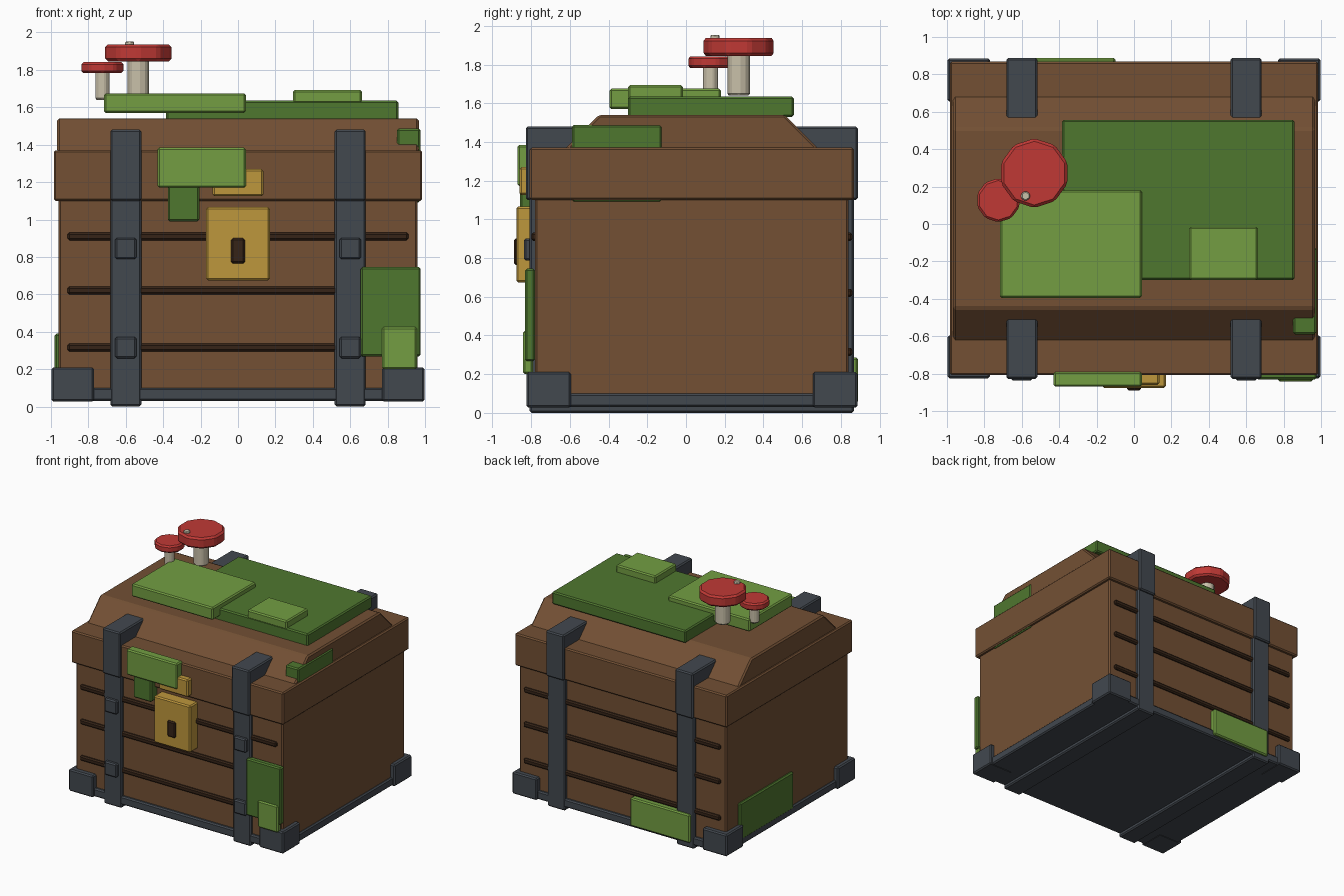
import bpy
import bmesh
from mathutils import Matrix

old = bpy.data.objects.get("Cube")
if old:
    bpy.data.objects.remove(old, do_unlink=True)


def material(name, r, g, b):
    # sRGB bytes to a linear flat colour
    lin = [((c / 255 + 0.055) / 1.055) ** 2.4 for c in (r, g, b)] + [1]
    m = bpy.data.materials.new(name)
    m.use_nodes = True
    m.diffuse_color = lin
    node = m.node_tree.nodes["Principled BSDF"]
    node.inputs["Base Color"].default_value = lin
    node.inputs["Roughness"].default_value = 0.8
    return m


wood = material("brown wood", 115, 80, 52)
dark_wood = material("dark wood", 54, 36, 23)
iron = material("dark iron", 66, 72, 79)
gold = material("gold", 190, 151, 60)
moss = material("dark moss", 79, 119, 47)
light_moss = material("light moss", 115, 158, 66)
red = material("mushroom red", 192, 57, 53)
cream = material("cream", 202, 193, 170)


def finish(name, bm, mat, bevel):
    if bevel:
        bmesh.ops.bevel(bm, geom=bm.edges[:], offset=bevel, segments=1,
                        affect='EDGES', profile=0.5)
    bmesh.ops.recalc_face_normals(bm, faces=bm.faces[:])
    me = bpy.data.meshes.new(name)
    bm.to_mesh(me)
    bm.free()
    me.materials.append(mat)
    ob = bpy.data.objects.new(name, me)
    bpy.context.collection.objects.link(ob)
    return ob


def box(name, mat, x, y, z, bevel=0.01):
    # x, y and z are (low, high) ranges
    bm = bmesh.new()
    bmesh.ops.create_cube(bm, size=1)
    for v in bm.verts:
        v.co = [r[0] if c < 0 else r[1] for c, r in zip(v.co, (x, y, z))]
    return finish(name, bm, mat, bevel)


def disc(name, mat, centre, radius, z, sides, bevel=0.01):
    bm = bmesh.new()
    place = Matrix.Translation((*centre, (z[0] + z[1]) / 2))
    bmesh.ops.create_cone(bm, cap_ends=True, segments=sides, radius1=radius,
                          radius2=radius, depth=z[1] - z[0], matrix=place)
    return finish(name, bm, mat, bevel)


MID = 0.03  # centre of the chest from front to back


def depth(half):
    return (MID - half, MID + half)


def span(centre, half):
    return (centre - half, centre + half)


# Chest body, base and lid rim
box("body", wood, (-0.96, 0.96), depth(0.81), (0.04, 1.12))
box("base", iron, (-0.975, 0.975), depth(0.835), (0.03, 0.1))
box("lid_rim", wood, (-0.985, 0.985), depth(0.838), (1.1, 1.37))

# Lid top with sloping front and back
bm = bmesh.new()
profile = [(-0.66, 1.36), (0.66, 1.36), (0.48, 1.54), (-0.48, 1.54)]
face = bm.faces.new([bm.verts.new((-0.967, MID + y, z)) for y, z in profile])
ext = bmesh.ops.extrude_face_region(bm, geom=[face])
for v in ext["geom"]:
    if isinstance(v, bmesh.types.BMVert):
        v.co.x = 0.967
finish("lid_top", bm, wood, 0.012)

# Iron straps, rivets and corner braces
for side, sx in (("right", -1), ("left", 1)):
    sxr = span(0.6 * sx, 0.083)
    box(f"{side}_bottom_strap", iron, sxr, depth(0.838), (0, 0.05))
    for end, sy in (("front", -1), ("back", 1)):
        ys = sorted((MID + sy * 0.78, MID + sy * 0.838))
        box(f"{side}_{end}_strap", iron, sxr, ys, (0.0, 1.15))
        ys = sorted((MID + sy * 0.53, MID + sy * 0.858))
        box(f"{side}_{end}_lid_strap", iron, sxr, ys, (1.1, 1.48))
        xs = sorted((sx * 0.77, sx * 0.997))
        ys = sorted((MID + sy * 0.625, MID + sy * 0.855))
        box(f"{side}_{end}_corner", iron, xs, ys, (0.027, 0.21))
    for z in (0.315, 0.845):
        box(f"{side}_rivet", iron, span(0.6 * sx, 0.057), (-0.838, -0.79),
            span(z, 0.057))

# Dark rails along front and back
for z in (0.315, 0.62, 0.91):
    for end, sy in (("front", -1), ("back", 1)):
        ys = sorted((MID + sy * 0.79, MID + sy * 0.83))
        box(f"{end}_rail", dark_wood, (-0.912, 0.912), ys, span(z, 0.021))

# Lock and hasp
box("lock_plate", gold, (-0.17, 0.17), (-0.877, -0.77), (0.675, 1.067))
box("keyhole", dark_wood, (-0.037, 0.037), (-0.89, -0.86), (0.765, 0.9))
box("hasp", gold, (-0.135, 0.135), (-0.86, -0.79), (1.125, 1.27))

# Moss patches on the lid
box("top_moss", moss, (-0.385, 0.857), (-0.3, 0.557), (1.53, 1.635))
box("top_moss_large", light_moss, (-0.717, 0.042), (-0.395, 0.18), (1.57, 1.675))
box("top_moss_small", light_moss, (0.295, 0.663), (-0.3, -0.015), (1.62, 1.693))
box("lid_side_moss", moss, (0.85, 0.975), (-0.59, -0.125), (1.092, 1.487))

# Moss patches on the sides
box("rim_moss", light_moss, (-0.43, 0.042), (-0.87, -0.79), (1.17, 1.385))
box("rim_moss_drip", moss, (-0.375, -0.207), (-0.857, -0.77), (0.99, 1.2))
box("front_moss", moss, (0.655, 0.977), (-0.832, -0.78), (0.267, 0.745))
box("front_moss_small", light_moss, (0.77, 0.957), (-0.842, -0.79), (0.2, 0.425))
box("right_side_moss", moss, (-0.98, -0.93), (-0.03, 0.68), (0.08, 0.39))
box("back_moss", light_moss, (-0.655, -0.1), (0.83, 0.888), (0.05, 0.287))

# Mushrooms
big, small = (-0.533, 0.272), (-0.725, 0.127)
disc("big_stem", cream, big, 0.062, (1.64, 1.86), 8)
disc("big_cap", red, big, 0.186, (1.845, 1.937), 10, 0.015)
disc("small_stem", cream, small, 0.042, (1.64, 1.8), 8)
disc("small_cap", red, small, 0.118, (1.782, 1.842), 10, 0.012)
disc("cap_spot", cream, (-0.58, 0.15), 0.027, (1.92, 1.953), 6, 0.006)
